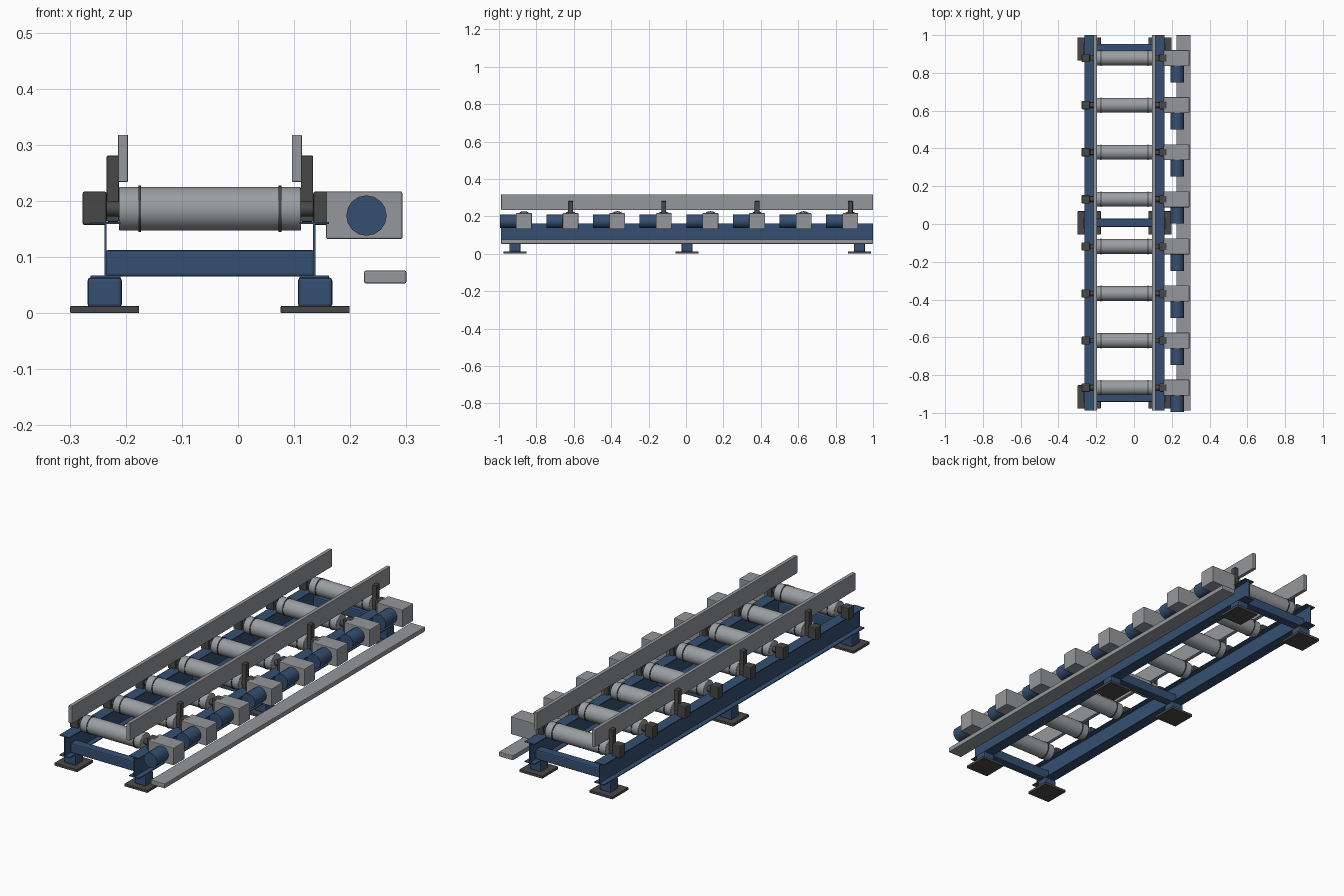
import bpy, math
from mathutils import Vector

if "Cube" in bpy.data.objects:
    bpy.data.objects.remove(bpy.data.objects["Cube"])

def material(name, rgb):
    m = bpy.data.materials.new(name)
    m.diffuse_color = (*rgb, 1)
    m.use_nodes = True
    m.node_tree.nodes["Principled BSDF"].inputs["Base Color"].default_value = m.diffuse_color
    return m

BLUE = material("frame blue", (0.035, 0.078, 0.165))
GREY = material("light grey", (0.30, 0.31, 0.325))
STEEL = material("roller steel", (0.33, 0.345, 0.36))
DARK = material("dark grey", (0.065, 0.064, 0.066))

def finish(name, mat):
    o = bpy.context.object
    o.name = name
    o.data.materials.append(mat)
    return o

def box(name, x, y, z, mat, bevel=0.0, segments=2):
    """Box from (min, max) pairs on each axis."""
    bpy.ops.mesh.primitive_cube_add(size=1)
    o = finish(name, mat)
    for v in o.data.vertices:
        v.co = Vector([(a + b) / 2 + c * (b - a) for (a, b), c in zip((x, y, z), v.co)])
    if bevel:
        b = o.modifiers.new("bevel", "BEVEL")
        b.width, b.segments = bevel, segments
    return o

def cyl(name, loc, r, length, axis, mat, sides=32, bevel=0.0):
    rot = (0, math.pi / 2, 0) if axis == "x" else (math.pi / 2, 0, 0)
    bpy.ops.mesh.primitive_cylinder_add(vertices=sides, radius=r, depth=length,
                                        location=loc, rotation=rot)
    o = finish(name, mat)
    bpy.ops.object.shade_smooth_by_angle(angle=math.radians(35))
    if bevel:
        b = o.modifiers.new("bevel", "BEVEL")
        b.width, b.segments, b.limit_method = bevel, 2, "ANGLE"
    return o

XC, YC = -0.05, 0.006        # centre of the roller bed
Y = (-0.988, 1.0)            # frame length
SIDES = (("left", -1), ("right", 1))

def span(side, a, b):
    """Mirrored x range measured outward from the bed centre."""
    return tuple(sorted((XC + side * a, XC + side * b)))

# Side beams with an I profile, and guide rails above
for label, s in SIDES:
    w, h, t = 0.0265, 0.163, 0.004
    pts = [(-w, 0.063), (w, 0.063), (w, 0.063 + t), (t / 2, 0.063 + t),
           (t / 2, h - t), (w, h - t), (w, h), (-w, h),
           (-w, h - t), (-t / 2, h - t), (-t / 2, 0.063 + t), (-w, 0.063 + t)]
    cx, n = XC + s * 0.186, len(pts)
    verts = [(cx + px, y, pz) for y in Y for px, pz in pts]
    faces = [(i, (i + 1) % n, n + (i + 1) % n, n + i) for i in range(n)]
    faces += [tuple(reversed(range(n))), tuple(range(n, 2 * n))]
    me = bpy.data.meshes.new("side_beam_" + label)
    me.from_pydata(verts, [], faces)
    me.materials.append(BLUE)
    bpy.context.collection.objects.link(bpy.data.objects.new("side_beam_" + label, me))
    box("guide_rail_" + label, span(s, 0.146, 0.164), Y, (0.234, 0.318), GREY, 0.002)

# Cross members, leg posts and foot plates
for k, row in ((-1, "front"), (0, "middle"), (1, "back")):
    y = YC + k * 0.921
    yc = YC + k * 0.926
    box(f"cross_member_{row}", span(1, -0.187, 0.187), (yc - 0.022, yc + 0.022),
        (0.065, 0.113), BLUE, 0.006)
    for label, s in SIDES:
        box(f"leg_post_{row}_{label}", span(s, 0.157, 0.218), (y - 0.03, y + 0.03),
            (0.010, 0.064), BLUE, 0.006)
        box(f"foot_plate_{row}_{label}", span(s, 0.126, 0.249), (y - 0.0615, y + 0.0615),
            (0, 0.013), DARK, 0.002)

# Driven roller stations
for i in range(8):
    y, z = YC + (i - 3.5) * 0.2493, 0.186
    cyl(f"roller_{i}", (XC, y, z), 0.039, 0.324, "x", STEEL, 32, 0.002)
    cyl(f"shaft_{i}", (XC, y, z), 0.014, 0.40, "x", DARK, 16)
    for label, s in SIDES:
        cyl(f"roller_ring_{i}_{label}", (XC + s * 0.125, y, z), 0.0415, 0.005, "x", DARK)
        box(f"bearing_block_{i}_{label}", span(s, 0.184, 0.227), (y - 0.022, y + 0.022),
            (0.157, 0.217), DARK, 0.004)
        # Guide rail brackets on every other roller
        if i % 2:
            box(f"rail_bracket_{i}_{label}", span(s, 0.162, 0.184), (y - 0.013, y + 0.013),
                (0.163, 0.281), DARK, 0.002)
    box(f"gearbox_{i}", (0.157, 0.293), (y - 0.042, y + 0.042), (0.132, 0.217), GREY, 0.003)
    cyl(f"motor_{i}", (0.229, y - 0.0835, 0.174), 0.036, 0.091, "y", BLUE, 16)

# Cable tray along the motor side
box("cable_tray", (0.225, 0.30), Y, (0.053, 0.076), GREY, 0.003)
